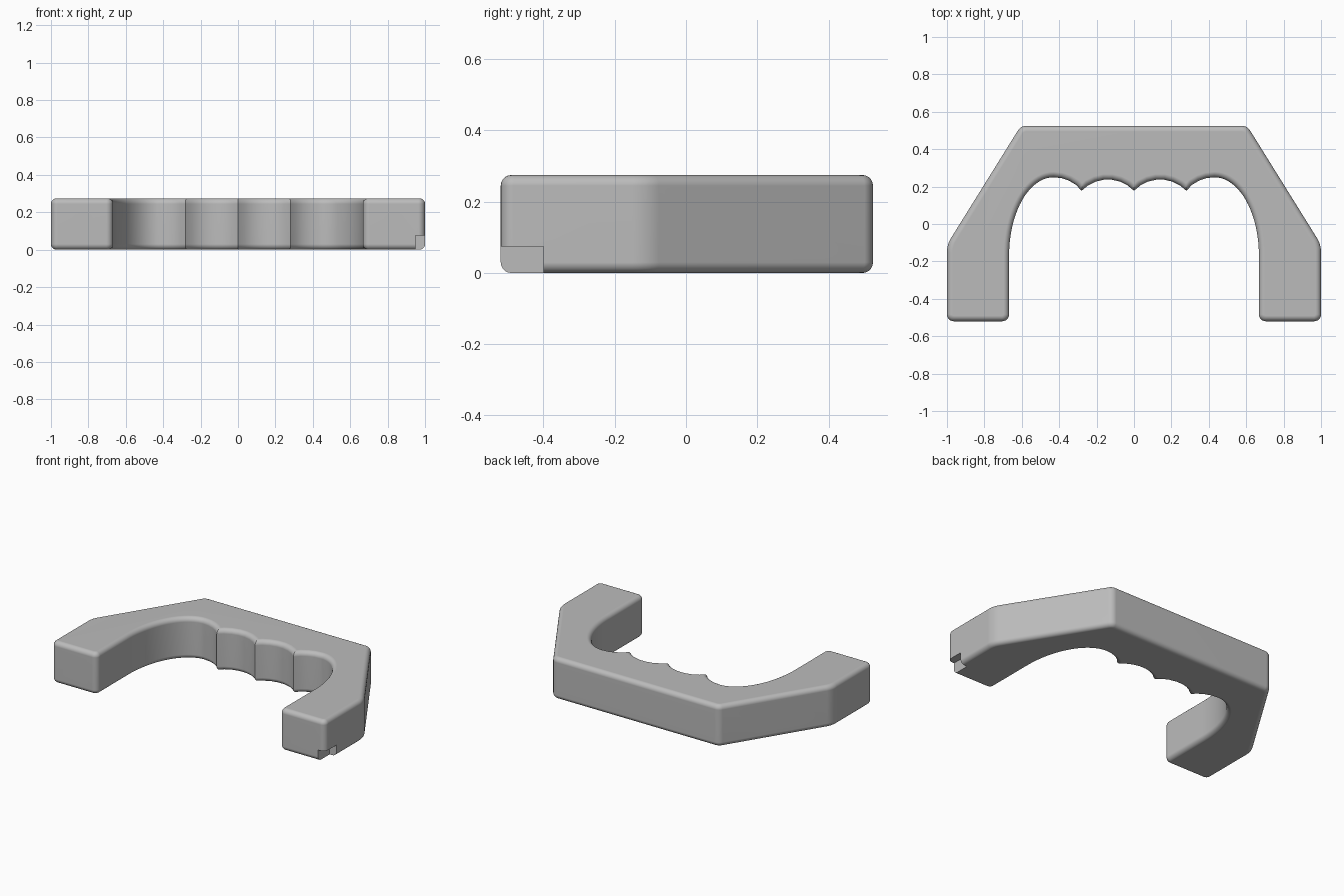
import bpy, bmesh
from math import sin, cos, tan, pi, radians
from mathutils import Vector

HEIGHT, ROUND = 0.275, 0.03

if "Cube" in bpy.data.objects:
    bpy.data.objects.remove(bpy.data.objects["Cube"])

grey = bpy.data.materials.new("plain grey")
grey.use_nodes = True
colour = (0.5, 0.5, 0.5, 1)
grey.diffuse_color = colour
grey.node_tree.nodes["Principled BSDF"].inputs["Base Color"].default_value = colour


def arc(cx, cy, rx, ry, start, end, steps):
    """Points on an elliptical arc, angles in degrees."""
    angles = [radians(start + (end - start) * i / steps) for i in range(steps + 1)]
    return [Vector((cx + rx * cos(a), cy + ry * sin(a))) for a in angles]


def fillet(before, corner, after, radius, steps=6):
    """Round one corner of an outline with a true arc."""
    before, corner, after = Vector(before), Vector(corner), Vector(after)
    u, v = (before - corner).normalized(), (after - corner).normalized()
    half = u.angle(v) / 2
    centre = corner + (u + v).normalized() * radius / sin(half)
    a = corner + u * radius / tan(half) - centre
    b = corner + v * radius / tan(half) - centre
    sweep = a.angle(b)
    return [centre + (a * sin(sweep * (1 - i / steps)) + b * sin(sweep * i / steps)) / sin(sweep)
            for i in range(steps + 1)]


def inset(outline, distance):
    """Move a clockwise outline inwards with mitred corners."""
    result = []
    for i, p in enumerate(outline):
        d1 = (p - outline[i - 1]).normalized()
        d2 = (outline[(i + 1) % len(outline)] - p).normalized()
        n1, n2 = Vector((d1.y, -d1.x)), Vector((d2.y, -d2.x))
        result.append(p - (n1 + n2) * distance / (1 + n1.dot(n2)))
    return result


def mesh_object(name, bm):
    bmesh.ops.recalc_face_normals(bm, faces=bm.faces)
    mesh = bpy.data.meshes.new(name)
    bm.to_mesh(mesh)
    bm.free()
    mesh.materials.append(grey)
    obj = bpy.data.objects.new(name, mesh)
    bpy.context.collection.objects.link(obj)
    return obj


# Left half of the outline: finger grooves, inner sweep, then leg and shoulder
half = arc(0.14, 0.045, 0.193, 0.193, 136.5, 43.5, 7)
half[0].x = 0
half += arc(0.43, 0.054, 0.196, 0.196, 140, 90, 4)[1:]
half += arc(0.43, -0.17, 0.238, 0.42, 90, 0, 20)[1:]
corners = [(0.668, -0.17), (0.668, -0.52), (1, -0.52), (1, -0.11), (0.605, 0.525), (0, 0.525)]
for i, radius in enumerate((0.036, 0.036, 0.14, 0.05)):
    half += fillet(*corners[i:i + 3], radius)
outline = half + [Vector((-p.x, p.y)) for p in reversed(half[1:])]

# Orient the outline so that inset() shrinks the solid
area = sum(outline[i - 1].cross(p) for i, p in enumerate(outline))
if area < 0:
    outline.reverse()

# Body: stacked rings with rounded top and bottom rims
steps = 5
rim = [(ROUND * (1 - sin(a)), ROUND * (1 - cos(a)))
       for a in (pi / 2 * i / steps for i in range(steps + 1))]
levels = [(d, z) for d, z in rim] + [(d, HEIGHT - z) for d, z in reversed(rim)]
bm = bmesh.new()
rings = [[bm.verts.new((p.x, p.y, z)) for p in inset(outline, d)] for d, z in levels]
for low, high in zip(rings, rings[1:]):
    for i in range(len(low)):
        bm.faces.new((low[i - 1], low[i], high[i], high[i - 1]))
bm.faces.new(rings[0])
bm.faces.new(rings[-1])
handle = mesh_object("grip_handle", bm)


def cut(cutter):
    cutter.hide_render = True
    mod = handle.modifiers.new("cut", "BOOLEAN")
    mod.operation, mod.solver, mod.object = "DIFFERENCE", "EXACT", cutter
    bpy.ops.object.modifier_apply(modifier=mod.name)
    bpy.data.objects.remove(cutter)


def bore(x, y0, y1, radius):
    bm = bmesh.new()
    bmesh.ops.create_cone(bm, cap_ends=True, segments=48, radius1=radius,
                          radius2=radius, depth=y1 - y0)
    for v in bm.verts:
        v.co = (x + v.co.x, (y0 + y1) / 2 + v.co.z, 0.14 + v.co.y)
    return mesh_object("bore_cutter", bm)


bpy.context.view_layer.objects.active = handle
handle.select_set(True)

# Screw holes with wide counterbores opening on the slanted shoulders
for side in (-1, 1):
    cut(bore(side * 0.833, -0.7, 0.6, 0.053))
    cut(bore(side * 0.833, -0.25, 0.6, 0.08))

# Small notch at the foot of the left leg
bm = bmesh.new()
bmesh.ops.create_cube(bm, size=1)
for v in bm.verts:
    v.co = (1.05 + v.co.x * 0.2, -0.5 + v.co.y * 0.2, -0.025 + v.co.z * 0.2)
cut(mesh_object("notch_cutter", bm))

# Smooth shading that keeps the cut edges crisp and the flats flat
bpy.ops.object.shade_smooth_by_angle(angle=radians(32))
normals = handle.modifiers.new("even_shading", "WEIGHTED_NORMAL")
normals.keep_sharp = True
